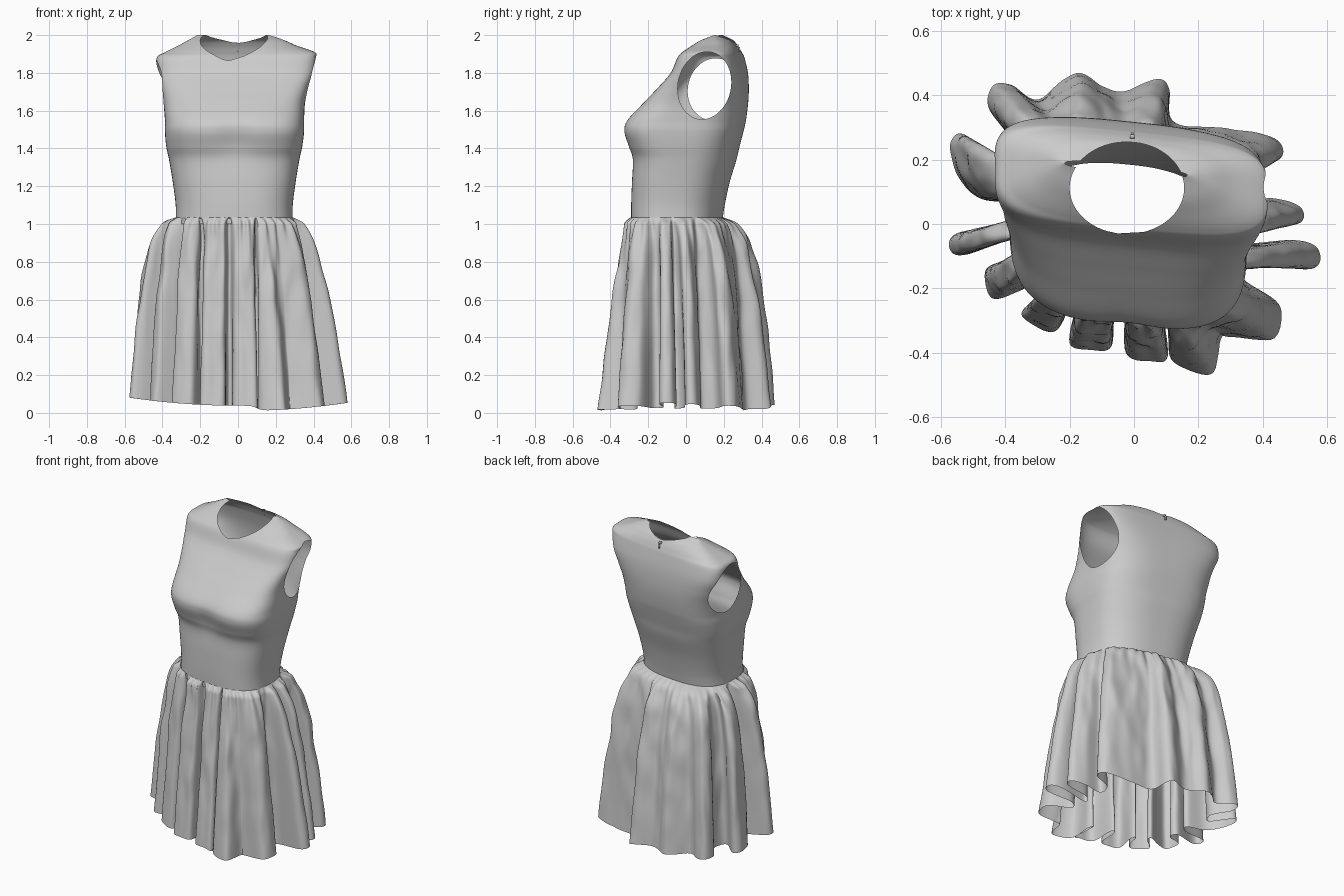
import bpy, bmesh, math
from mathutils import Vector, noise
from mathutils.bvhtree import BVHTree

if "Cube" in bpy.data.objects:
    bpy.data.objects.remove(bpy.data.objects["Cube"])


def catmull(pts, n, closed=False):
    """Smooth resampling of tuples, n steps per span."""
    out, m = [], len(pts)
    get = (lambda i: pts[i % m]) if closed else (lambda i: pts[max(0, min(m - 1, i))])
    for i in range(m if closed else m - 1):
        a, b, c, d = (get(i + k) for k in (-1, 0, 1, 2))
        for s in range(n):
            t = s / n
            out.append(tuple(0.5 * (2 * q + (r - p) * t + (2 * p - 5 * q + 4 * r - u) * t * t
                                    + (3 * q - p - 3 * r + u) * t ** 3)
                             for p, q, r, u in zip(a, b, c, d)))
    if not closed:
        out.append(tuple(pts[-1]))
    return out


def loft(rings):
    """Open tube through closed rings of equal length."""
    bm = bmesh.new()
    rows = [[bm.verts.new(p) for p in r] for r in rings]
    n = len(rows[0])
    for a, b in zip(rows, rows[1:]):
        for i in range(n):
            j = (i + 1) % n
            bm.faces.new((a[i], a[j], b[j], b[i]))
    return bm


def finish(bm, name):
    me = bpy.data.meshes.new(name)
    bm.to_mesh(me)
    bm.free()
    ob = bpy.data.objects.new(name, me)
    bpy.context.collection.objects.link(ob)
    me.shade_smooth()
    return ob


def cut_oval(bm, inside, view, cen, rad, tilt=0.0):
    """Cut an oval hole seen along a view direction; snap the rim to oval and surface."""
    view = Vector(view)
    i, j = [k for k in range(3) if abs(view[k]) < .5]
    ct, st = math.cos(tilt), math.sin(tilt)
    tree = BVHTree.FromBMesh(bm)

    def local(p):
        u, v = p[i] - cen[0], p[j] - cen[1]
        return (u * ct + v * st) / rad[0], (v * ct - u * st) / rad[1]

    dead = [f for f in bm.faces if inside(f.calc_center_median())
            and math.hypot(*local(f.calc_center_median())) < 1]
    rim = {v for f in dead for v in f.verts}
    bmesh.ops.delete(bm, geom=dead, context='FACES')
    for v in rim:
        if v.is_valid and v.link_faces:
            u, w = local(v.co)
            k = math.hypot(u, w) or 1
            u, w = u / k * rad[0], w / k * rad[1]
            p = v.co.copy()
            p[i] = cen[0] + u * ct - w * st
            p[j] = cen[1] + u * st + w * ct
            hit = tree.ray_cast(p - view * .15, view, .3)[0]
            v.co = hit if hit else p


# Bodice: z, left x, right x, front y, back y, squareness
SHEAR = -0.1
rows = [(1.00, -.33, .29, -.285, .185, 2.6), (1.10, -.33, .29, -.285, .20, 2.6),
        (1.22, -.345, .305, -.28, .225, 2.7), (1.34, -.365, .325, -.275, .26, 2.8),
        (1.41, -.38, .34, -.295, .275, 3.0), (1.49, -.387, .35, -.317, .295, 3.2),
        (1.55, -.387, .35, -.30, .308, 3.2), (1.64, -.395, .355, -.215, .318, 3.3),
        (1.72, -.41, .375, -.135, .318, 3.7), (1.80, -.43, .405, -.062, .31, 4.0),
        (1.88, -.43, .415, -.025, .292, 3.8), (1.91, -.385, .405, .0, .282, 3.4),
        (1.945, -.315, .31, .045, .265, 3.0), (1.975, -.26, .24, .09, .24, 2.6),
        (2.00, -.215, .165, .155, .185, 2.2)]
N = 280
rings = []
for z, xl, xr, yf, yb, n in catmull(rows, 10):
    ring = []
    for k in range(N):
        a = 2 * math.pi * (k + .5) / N
        c, s = math.cos(a), math.sin(a)
        x = (xl + xr) / 2 + (xr - xl) / 2 * math.copysign(abs(c) ** (2 / n), c)
        y = (yf + yb) / 2 + (yb - yf) / 2 * math.copysign(abs(s) ** (2 / n), s)
        # soft hollow between the bust points
        if s < 0:
            y += .015 * math.exp(-((x + .02) / .09) ** 2 - ((z - 1.45) / .1) ** 2)
        ring.append((x, y + SHEAR * (x + .02), z))
    rings.append(ring)
bm = loft(rings)
# Neckline and armholes
cut_oval(bm, lambda p: p.z > 1.8, (0, 0, -1), (-.022, .112), (.178, .143))
cut_oval(bm, lambda p: p.x > .15, (-1, 0, 0), (.098, 1.733), (.14, .18), -.2)
cut_oval(bm, lambda p: p.x < -.2, (1, 0, 0), (.15, 1.713), (.14, .165), -.2)
bmesh.ops.delete(bm, geom=[v for v in bm.verts if not v.link_faces], context='VERTS')
finish(bm, "bodice")

# Skirt: hem outline with deep pleats, counterclockwise from the front
hem = [(-.2, -.37), (-.13, -.39), (-.07, -.38), (-.06, -.25), (-.03, -.25), (-.025, -.4),
       (.05, -.425), (.105, -.41), (.09, -.27), (.12, -.28), (.115, -.42), (.24, -.465),
       (.27, -.36), (.3, -.35), (.435, -.355), (.45, -.25), (.34, -.17), (.38, -.12),
       (.55, -.14), (.575, -.08), (.5, -.05), (.33, -.06), (.36, -.01), (.51, 0), (.52, .05),
       (.44, .08), (.33, .08), (.34, .16), (.45, .2), (.455, .25), (.4, .28), (.25, .3),
       (.12, .32), (.11, .42), (.07, .45), (-.04, .41), (-.1, .43), (-.18, .47), (-.3, .39),
       (-.38, .43), (-.44, .43), (-.45, .36), (-.38, .25), (-.42, .18), (-.53, .28),
       (-.57, .25), (-.55, .15), (-.48, .08), (-.36, .06), (-.38, .01), (-.55, -.03),
       (-.57, -.085), (-.52, -.095), (-.38, -.05), (-.36, -.1), (-.46, -.14), (-.44, -.23),
       (-.36, -.21), (-.28, -.17), (-.27, -.2), (-.35, -.28), (-.26, -.335), (-.22, -.3),
       (-.2, -.22), (-.18, -.24)]
hem = catmull(hem, 8, True)
M = len(hem)
CX, CY = -.02, -.05
raw = [math.atan2(y - CY, x - CX) for x, y in hem]
ang = [raw[0]]
for a in raw[1:]:
    ang.append(ang[-1] + (a - ang[-1] + math.pi) % (2 * math.pi) - math.pi)
W = 10
smooth = [sum(ang[(i + k) % M] + 2 * math.pi * ((i + k) // M) for k in range(-W, W + 1))
          / (2 * W + 1) for i in range(M)]


def waist(a):
    c, s = math.cos(a), math.sin(a)
    r = (abs(c / .312) ** 2.6 + abs(s / .24) ** 2.6) ** (-1 / 2.6)
    return r, c, s


ROWS = 50
rings = []
for k in range(ROWS + 1):
    t = (k / ROWS) ** 1.6
    ring = []
    for i, (hx, hy) in enumerate(hem):
        r, c, s = waist(smooth[i])
        lobe = max(-.6, min(1, (math.hypot(hx - CX, hy - CY) / r - 1.1) * 3))
        r *= 1 + .09 * lobe * min(1, t / .03)
        # fine gathers below the waist seam
        r += .009 * math.sin(42 * smooth[i]) * min(1, t / .02) * math.exp(-t / .15)
        wx, wy = CX + r * c, CY + r * s + SHEAR * r * c
        # sides and back billow early, the front hangs straighter
        p = .62 - .25 * s - (.3 if c < 0 else .12) * abs(c)
        w = t ** max(.2, p) * 1.025 * t / (t + .025)
        zh = .01 + .13 * hx * hx + .014 * (1 - math.tanh((hx - .1) / .03))
        z = 1.035 + (zh - 1.035) * t
        x, y = wx + (hx - wx) * w, wy + (hy - wy) * w
        # small crumples, fading at both edges
        d = .018 * noise.noise(Vector((x * 16, y * 16, z * 5))) * min(1, t * 12) * (1 - .7 * t)
        ring.append((x + d * c, y + d * s, z))
    rings.append(ring)
finish(loft(rings), "pleated_skirt")

# Zip pull at the back of the neck
bm = bmesh.new()
for z, size in ((1.945, (.014, .012, .012)), (1.925, (.008, .008, .026))):
    geo = bmesh.ops.create_cube(bm, size=1)
    bmesh.ops.scale(bm, vec=size, verts=geo['verts'])
    bmesh.ops.translate(bm, vec=(-.005, .272 + (1.945 - z) * .5, z), verts=geo['verts'])
finish(bm, "zip_pull")
